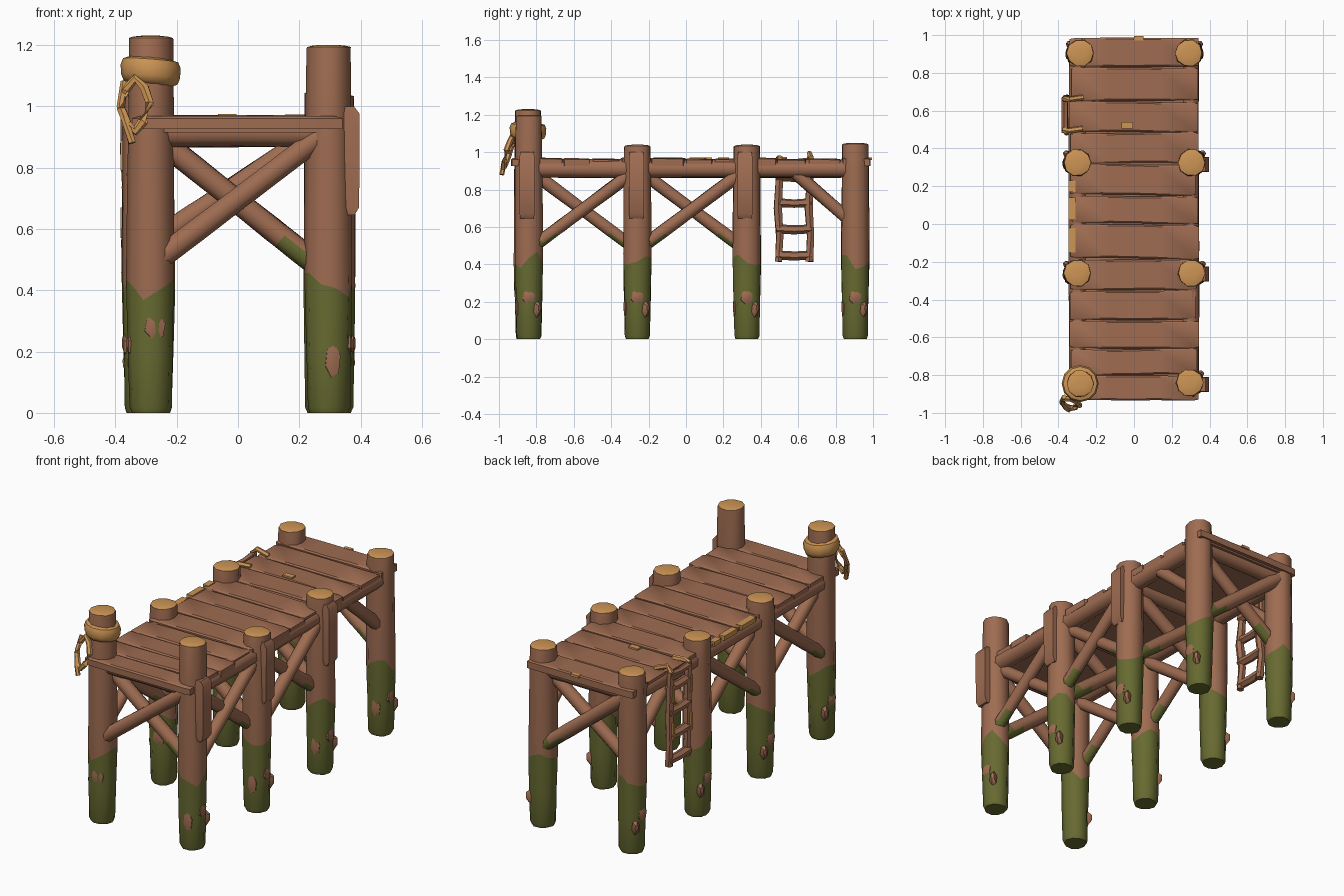
import bpy, math, random
from mathutils import Vector

if "Cube" in bpy.data.objects:
    bpy.data.objects.remove(bpy.data.objects["Cube"])

random.seed(7)


def mat(name, r, g, b):
    m = bpy.data.materials.new(name)
    m.diffuse_color = (r, g, b, 1)
    m.use_nodes = True
    m.node_tree.nodes["Principled BSDF"].inputs["Base Color"].default_value = m.diffuse_color
    return m


WOOD = mat("brown wood", 0.345, 0.150, 0.083)
MOSS = mat("green moss", 0.135, 0.145, 0.030)
CUT = mat("tan cut wood and rope", 0.61, 0.30, 0.09)
rnd = random.uniform


def build(name, verts, faces, mats, rule=None, angle=40):
    me = bpy.data.meshes.new(name)
    me.from_pydata([tuple(v) for v in verts], [], faces)
    for m in mats:
        me.materials.append(m)
    for p in me.polygons:
        p.use_smooth = True
        if rule:
            p.material_index = rule(p)
    me.set_sharp_from_angle(angle=math.radians(angle))
    ob = bpy.data.objects.new(name, me)
    bpy.context.collection.objects.link(ob)
    return ob


def loft(name, rings, mats, rule=None, angle=40, closed=False):
    """Skin a list of equal-sized rings; cap the ends unless closed."""
    n, k = len(rings[0]), len(rings)
    verts = [v for r in rings for v in r]
    faces = []
    for i in range(k if closed else k - 1):
        a, b = i * n, ((i + 1) % k) * n
        for j in range(n):
            q = (j + 1) % n
            faces.append((a + j, a + q, b + q, b + j))
    if not closed:
        faces.append(tuple(range(n - 1, -1, -1)))
        faces.append(tuple((k - 1) * n + j for j in range(n)))
    return build(name, verts, faces, mats, rule, angle)


def tube(name, pts, r, mats, sides=8, jitter=0.0, rule=None, closed=False):
    """Round log or rope along a list of points."""
    pts = [Vector(p) for p in pts]
    k, rings = len(pts), []
    for i, p in enumerate(pts):
        a = pts[i - 1] if (i or closed) else p
        b = pts[(i + 1) % k] if (i < k - 1 or closed) else p
        d = (b - a).normalized()
        u = d.cross(Vector((0.31, 0.23, 0.92))).normalized()
        v = d.cross(u)
        rr = r * (1 + rnd(-jitter, jitter))
        rings.append([p + (u * math.cos(t) + v * math.sin(t)) * rr
                      for t in (2 * math.pi * j / sides for j in range(sides))])
    return loft(name, rings, mats, rule, 50, closed)


def log(name, a, b, r, mossy=False):
    a, b = Vector(a), Vector(b)
    pts = [a.lerp(b, t) for t in (0, .12, .24, .3, .5, .75, 1)]
    rule = (lambda p: int(p.center.z < 0.55 + 0.02 * math.sin(p.index * 2))) if mossy else None
    return tube(name, pts, r, [WOOD, MOSS], 8, 0.05, rule)


def box(name, lo, hi, m):
    rings = [[(x, y, z) for x, y in ((lo[0], lo[1]), (hi[0], lo[1]), (hi[0], hi[1]), (lo[0], hi[1]))]
             for z in (lo[2], hi[2])]
    return loft(name, rings, [m])


# posts: mossy foot with a ragged edge, wooden shaft, tan end grain
POSTS = [(-0.285, -0.845, 1.23), (0.295, -0.84, 1.2), (-0.30, -0.26, 1.04), (0.305, -0.26, 1.04),
         (-0.30, 0.325, 1.04), (0.305, 0.325, 1.04), (-0.285, 0.905, 1.05), (0.29, 0.905, 1.05)]
N = 10


def post(name, px, py, top):
    levels = [(0, .062), (.018, .069), (.2, .073), (.42, .078), (.65, .077), (.9, .075),
              (top - .012, .072), (top - .007, .071), (top - .003, .058), (top, .03)]
    ph, rings = rnd(0, 6), []
    for i, (z, r) in enumerate(levels):
        ring = []
        for j in range(N):
            t = 2 * math.pi * j / N
            rr = r * (1 + 0.03 * math.sin(3 * t + ph + i))
            zz = z + (0.035 * math.sin(2 * t + ph) + rnd(-.02, .02) if i == 3 else 0)
            ring.append((px + rr * math.cos(t), py + rr * math.sin(t), zz))
        rings.append(ring)

    def rule(p):
        ringno = p.index // N
        if p.index == 9 * N or ringno < 3:
            return 1
        return 2 if ringno >= 7 else 0
    loft(name, rings, [WOOD, MOSS, CUT], rule, 45)


def knot(name, c, out, w, h, depth):
    """Bare bark patch: a low pointed bump facing the direction out."""
    c, out = Vector(c), Vector(out).normalized()
    s, up = Vector((-out.y, out.x, 0)), Vector((0, 0, 1))
    rings = [[c + out * d + s * (w * k * math.cos(t)) + up * (h * k * math.sin(t) + d * .3)
              for t in (i * math.pi / 3 + 0.3 for i in range(6))]
             for k, d in ((1, -.03), (1, 0), (.45, depth))]
    loft(name, rings, [WOOD])


for i, (x, y, top) in enumerate(POSTS):
    sx = 1 if x > 0 else -1
    post(f"post_{i}", x, y, top)
    knot(f"bark_patch_side_{i}", (x + sx * .069, y, .225), (sx, .1, 0), .034, .04, .008)
    knot(f"bark_patch_front_{i}", (x + .015, y - .068, .17 if sx > 0 else .28), (.2, -1, 0),
         .026 if sx > 0 else .036, .055 if sx > 0 else .042, .004)
    knot(f"bark_splinter_{i}", (x + sx * .055, y + .045, .16), (sx, .8, 0), .022, .045, .02)

# side plates nailed to the right posts
for y in (-0.85, -0.265, 0.315):
    rings = [[(x0, y - w, z), (x1, y - w, z), (x1, y + w, z), (x0, y + w, z)]
             for z, x0, x1, w in ((.645, .345, .38, .036), (.67, .345, .395, .04),
                                  (.975, .345, .397, .04), (1.0, .345, .378, .036))]
    loft("side_plate", rings, [WOOD])

# beams under the deck
for s in (-1, 1):
    log("long_beam", (s * .295, -.86, .912), (s * .295, .91, .912), .052)
ROWS = [-0.845, -0.26, 0.325, 0.905]
for i, y in enumerate(ROWS):
    log("cross_beam", (-.29, y, .915), (.29, y, .915), .049)
    # diagonal braces across each row
    log("row_brace_a", (.28, y + .025, .465), (-.28, y + .025, .91), .039, True)
    lift = 0 if i in (0, 3) else .07
    log("row_brace_b", (-.28, y - .02, .485 + lift), (.28, y - .02, .91 + lift / 4), .039, i == 3)
    # diagonal braces along each side
    for s in (-1, 1):
        if i < 2:
            y2 = ROWS[i + 1]
            log("side_brace_a", (s * .28, y2, .475), (s * .28, y, .91), .036, True)
            log("side_brace_b", (s * .31, y, .475), (s * .31, y2, .91), .036, True)
        if i == 3:
            log("short_brace", (s * .295, y, .61), (s * .295, .56, .91), .036)

# deck planks over a thin underlay
box("deck_underlay", (-.315, -.90, .915), (.315, .965, .945), WOOD)
EDGES = [-.935, -.80, -.66, -.51, -.35, -.185, 0, .15, .32, .485, .65, .83, .99]
for i in range(12):
    a, b = EDGES[i] + .003, EDGES[i + 1] - .003
    x0, x1 = -.335 + rnd(-.01, .01), .335 + rnd(-.01, .01)
    tilt, z = rnd(-.01, .01), .967 + rnd(-.005, .004)
    rings = []
    for t in (0, .04, .3, .5, .7, .96, 1):
        x = x0 + (x1 - x0) * t
        ty, e = tilt * (t - .5), .006 if t in (0, 1) else 0
        ja, jb = rnd(-.003, .003), rnd(-.003, .003)
        rings.append([(x, a + ty + ja + e, .925), (x, b + ty + jb - e, .925),
                      (x, b + ty + jb - e, z - .006), (x, b + ty + jb - e - .008, z - e),
                      (x, a + ty + ja + e + .008, z - e + rnd(0, .003)), (x, a + ty + ja + e, z - .006)])
    loft(f"deck_plank_{i}", rings, [WOOD], None, 35)

# tan worn spots on the deck and plank ends
box("worn_spot", (-.065, .505, .965), (-.005, .54, .974), CUT)
box("worn_edge", (0, .972, .958), (.05, .994, .972), CUT)
for y0, y1 in ((.02, .14), (.17, .23), (-.15, -.02)):
    box("worn_plank_end", (-.347, y0, .945), (-.310, y1, .971), CUT)

# ladder hanging on the left side
for y in (.495, .66):
    tube("ladder_rail", [(-.352, y, .415), (-.36, y + .006, .55), (-.352, y - .004, .7),
                         (-.362, y + .004, .85), (-.362, y, .965)], .022, [WOOD], 6, .1)
    # worn tan strips along the outer face of the rail
    for z in (.62, .84):
        box("rail_worn_strip", (-.383, y - .012, z - .05), (-.374, y + .008, z + .05), CUT)
    up = .025 if y > .6 else 0
    tube("ladder_hook", [(-.368, y, .93), (-.368, y, .965), (-.34, y, .968 + up), (-.27, y + .01, .968)],
         .015, [CUT], 6)
for z in (.45, .59, .73, .87):
    tube("ladder_rung", [(-.357, .485, z), (-.357, .58, z - .005), (-.357, .67, z)], .024, [WOOD], 6, .06)
tube("ladder_top_bar", [(-.366, .49, .95), (-.366, .58, .945), (-.366, .67, .955)], .018, [WOOD], 6)

# rope wrapped around the tall front post
px, py = POSTS[0][:2]
prof = [(.07, 1.07), (.088, 1.078), (.096, 1.098), (.098, 1.13), (.09, 1.15), (.07, 1.156)]
rings = [[(px + r * math.cos(t), py + r * math.sin(t), z + .008 * math.cos(t + 2.6)) for r, z in prof]
         for t in (2 * math.pi * j / 12 for j in range(12))]
loft("rope_wrap", rings, [CUT], None, 50, True)

# hanging rope loop and loose tail
tube("rope_loop", [(-.335, -.925, 1.09), (-.37, -.925, 1.05), (-.38, -.945, .99), (-.36, -.965, .94),
                   (-.335, -.975, .92), (-.31, -.97, .95), (-.288, -.96, 1.01), (-.305, -.94, 1.06)],
     .016, [CUT], 6, .05, None, True)
tube("rope_tail", [(-.37, -.915, 1.08), (-.383, -.94, 1.0), (-.36, -.975, .93), (-.345, -.985, .88)],
     .013, [CUT], 6)
